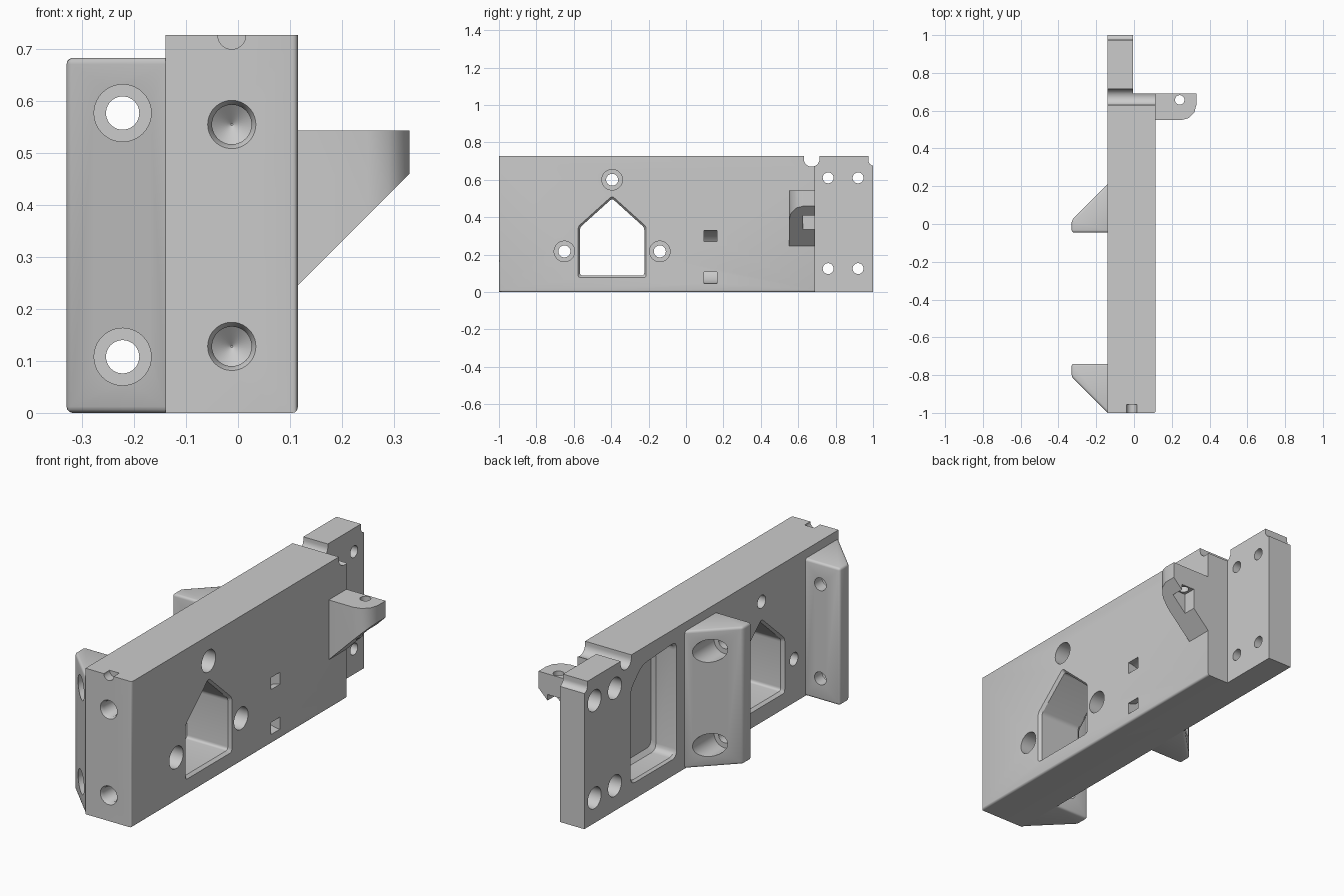
import bpy, bmesh, math

if "Cube" in bpy.data.objects:
    bpy.data.objects.remove(bpy.data.objects["Cube"], do_unlink=True)

gray = bpy.data.materials.new("plain_gray")
gray.use_nodes = True
tone = (0.6, 0.6, 0.6, 1)
gray.diffuse_color = tone
gray.node_tree.nodes["Principled BSDF"].inputs["Base Color"].default_value = tone


def place(axis, pos, p):
    """Put a 2D section point at a position along an axis."""
    a, b = p
    return {"x": (pos, a, b), "y": (a, pos, b), "z": (a, b, pos)}[axis]


def loft(name, axis, sections, rule=None, width=0.012):
    """Solid through sections [(position, points)], bevelling edges picked by rule."""
    bm = bmesh.new()
    rings = [[bm.verts.new(place(axis, pos, p)) for p in pts] for pos, pts in sections]
    n = len(rings[0])
    for lower, upper in zip(rings, rings[1:]):
        for i in range(n):
            j = (i + 1) % n
            bm.faces.new((lower[i], lower[j], upper[j], upper[i]))
    bm.faces.new(rings[0][::-1])
    bm.faces.new(rings[-1])
    bmesh.ops.recalc_face_normals(bm, faces=bm.faces)
    if rule:
        edges = [e for e in bm.edges if rule(e.verts[0].co, e.verts[1].co)]
        bmesh.ops.bevel(bm, geom=edges, offset=width, segments=3, profile=0.5, affect="EDGES")
    mesh = bpy.data.meshes.new(name)
    bm.to_mesh(mesh)
    bm.free()
    mesh.materials.append(gray)
    ob = bpy.data.objects.new(name, mesh)
    bpy.context.collection.objects.link(ob)
    return ob


def circle(c, r, n=40):
    return [(c[0] + r * math.cos(math.tau * i / n), c[1] + r * math.sin(math.tau * i / n))
            for i in range(n)]


def turned(axis, c, steps):
    """Round cutter from (position, radius) steps."""
    return loft("cutter", axis, [(pos, circle(c, r)) for pos, r in steps])


def prism(axis, lo, hi, pts):
    return loft("cutter", axis, [(lo, pts), (hi, pts)])


def rect(a0, a1, b0, b1):
    return [(a0, b0), (a1, b0), (a1, b1), (a0, b1)]


def scaled(pts, c, k):
    return [(c[0] + (a - c[0]) * k, c[1] + (b - c[1]) * k) for a, b in pts]


def rounded(pts, r, n=4):
    """Round polygon corners with short quadratic arcs."""
    out = []
    for i, p in enumerate(pts):
        ends = []
        for q in (pts[i - 1], pts[(i + 1) % len(pts)]):
            d = math.dist(p, q)
            ends.append((p[0] + (q[0] - p[0]) * r / d, p[1] + (q[1] - p[1]) * r / d))
        for k in range(n + 1):
            t = k / n
            out.append(tuple((1 - t) ** 2 * ends[0][m] + 2 * t * (1 - t) * p[m] + t * t * ends[1][m]
                             for m in (0, 1)))
    return out


def carve(ob, cutters):
    """Subtract the cutters and keep the finished mesh."""
    for cutter in cutters:
        mod = ob.modifiers.new("cut", "BOOLEAN")
        mod.operation, mod.solver, mod.object = "DIFFERENCE", "EXACT", cutter
        deps = bpy.context.evaluated_depsgraph_get()
        mesh = bpy.data.meshes.new_from_object(ob.evaluated_get(deps))
        ob.modifiers.clear()
        ob.data = mesh
        bpy.data.objects.remove(cutter, do_unlink=True)
    ob.data.materials.clear()
    ob.data.materials.append(gray)
    bpy.ops.object.select_all(action="DESELECT")
    ob.select_set(True)
    bpy.context.view_layer.objects.active = ob
    bpy.ops.object.shade_smooth_by_angle(angle=math.radians(32))


L, M, R, TOP, STEP = -0.14, -0.005, 0.115, 0.727, 0.69

# Main block with its thinner rear plate
outline = [(L, -1), (R, -1), (R, STEP), (M, STEP), (M, 1), (L, 1)]
block = loft("main_block", "z", [(0, outline), (TOP, outline)],
             lambda a, b: min(a.x, b.x) > R - 0.01 and (max(a.z, b.z) < 0.01 or max(a.y, b.y) < -0.9),
             0.01)
cuts = []

# Five-sided window with chamfered rims
c = (-0.395, 0.27)
window = rounded([(-0.567, 0.088), (-0.223, 0.088), (-0.223, 0.345), (-0.395, 0.5), (-0.567, 0.345)], 0.015)
wide = scaled(window, c, 1.1)
cuts.append(loft("cutter", "x", [(L - 0.01, wide), (L + 0.015, window), (R - 0.015, window), (R + 0.01, wide)]))

# Counterbored holes around the window
for c in [(-0.395, 0.6), (-0.65, 0.217), (-0.14, 0.217)]:
    cuts.append(turned("x", c, [(L - 0.1, 0.032), (L + 0.06, 0.032), (L + 0.06, 0.055), (R + 0.1, 0.055)]))

# Rear plate holes
for y in (0.76, 0.92):
    for z in (0.125, 0.61):
        cuts.append(turned("x", (y, z), [(L - 0.1, 0.053), (L + 0.07, 0.053), (L + 0.07, 0.029), (0.1, 0.029)]))

# Conical blind holes in the front end
for z in (0.128, 0.555):
    cuts.append(turned("y", (-0.012, z), [(-1.01, 0.052), (-0.985, 0.038), (-0.85, 0.038), (-0.82, 0.002)]))

# Notches: front top edge, cross groove, rear top corner
cuts.append(turned("y", (-0.012, TOP), [(-1.1, 0.027), (-0.955, 0.027)]))
cuts.append(turned("x", (0.672, 0.712), [(-0.3, 0.042), (0.3, 0.042)]))
cuts.append(prism("x", -0.3, 0.3, rect(0.63, 0.714, 0.712, 0.8)))
cuts.append(turned("x", (1.005, 0.705), [(-0.3, 0.03), (0.3, 0.03)]))
cuts.append(prism("x", -0.3, 0.3, rect(0.975, 1.1, 0.705, 0.8)))

# Curved strap channel joining two square openings
angles = [math.radians(-95 + 190 * i / 24) for i in range(25)]
c = (R, 0.188)
arc = [(c[0] + 0.142 * math.cos(math.pi + a), c[1] + 0.142 * math.sin(math.pi + a)) for a in angles]
arc += [(c[0] + 0.082 * math.cos(math.pi + a), c[1] + 0.082 * math.sin(math.pi + a)) for a in angles[::-1]]
cuts.append(prism("y", 0.095, 0.165, arc))

# Recess in the right side
recess = rounded([(0.28, 0.09), (0.63, 0.09), (0.63, 0.55), (0.54, 0.635), (0.28, 0.65)], 0.035)
c = (0.45, 0.36)
cuts.append(loft("cutter", "x", [(L - 0.01, scaled(recess, c, 1.06)), (L + 0.012, recess),
                                 (-0.03, recess), (-0.012, scaled(recess, c, 0.92))]))
carve(block, cuts)

# Wedge-shaped mounting ears
EAR = 0.683
ears = {
    "front_ear": ([(L, -1), (-0.33, -0.81), (-0.33, -0.74), (L, -0.74)],
                  [(-1.1, 0.055), (-0.8, 0.055), (-0.8, 0.032), (-0.6, 0.032)]),
    "middle_ear": ([(L, -0.045), (-0.33, -0.045), (-0.33, 0.02), (L, 0.21)],
                   [(-0.2, 0.032), (0.015, 0.032), (0.015, 0.057), (0.3, 0.057)]),
}
for name, (pts, steps) in ears.items():
    ear = loft(name, "z", [(0, pts), (EAR, pts)], lambda a, b: min(a.x, b.x) < -0.3)
    carve(ear, [turned("y", (-0.222, z), steps) for z in (0.108, 0.577)])

# Side tab with a sloped underside, rounded corner and fastener slot
side = [(R, 0.245), (0.33, 0.46), (0.33, 0.543), (R, 0.543)]
tab = loft("side_tab", "y", [(0.55, side), (STEP, side)],
           lambda a, b: min(a.x, b.x) > 0.3 and abs(a.z - b.z) > 0.01 and max(a.y, b.y) < 0.6, 0.08)
carve(tab, [
    turned("z", (0.242, 0.657), [(0.2, 0.025), (0.7, 0.025)]),
    prism("z", 0.2, 0.44, rect(0.205, 0.28, 0.625, 0.72)),
])
